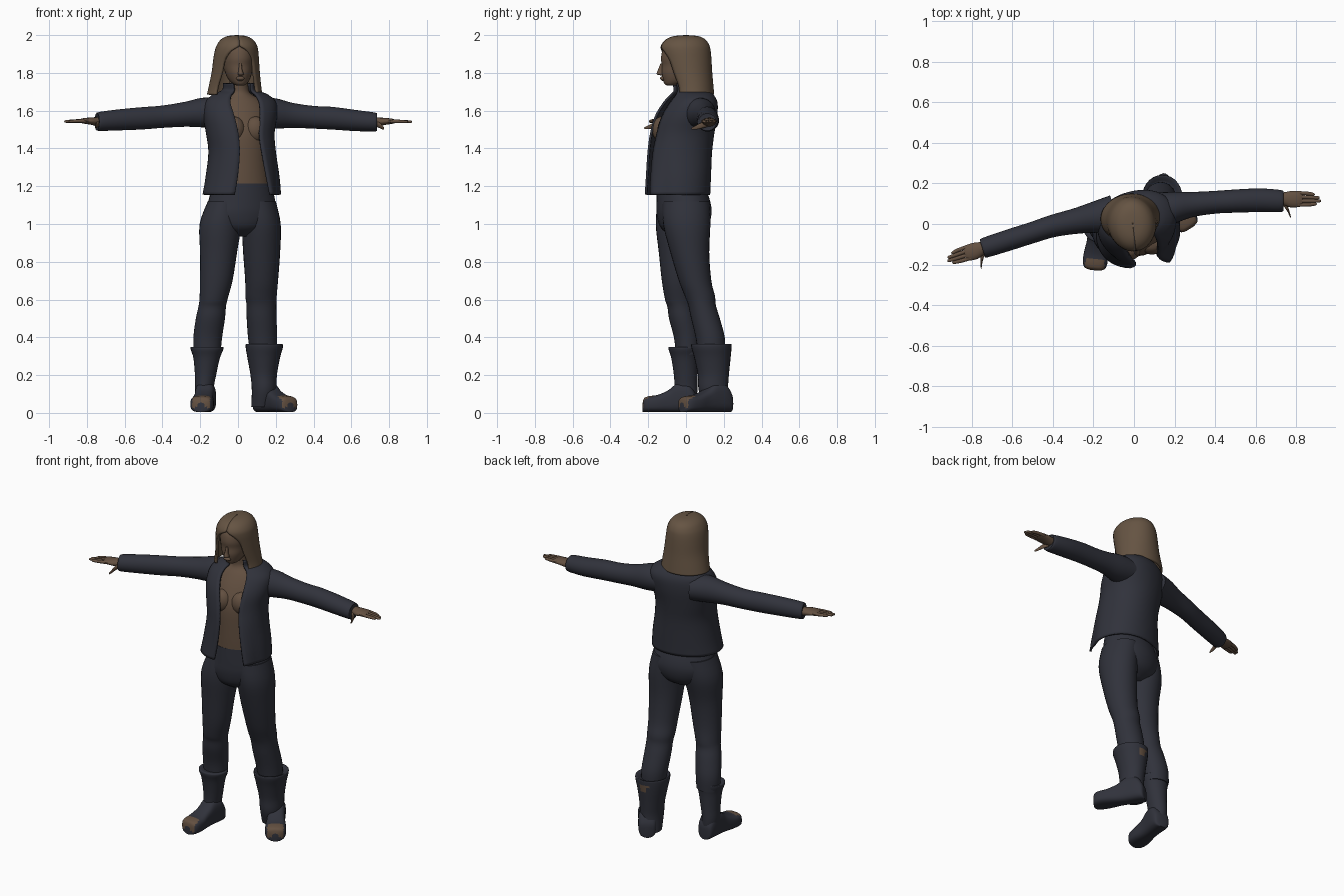
import bpy, bmesh, math
from mathutils import Vector


def material(name, rgb):
    m = bpy.data.materials.new(name)
    m.diffuse_color = (*rgb, 1)
    return m


CLOTH = material("dark cloth", (0.030, 0.032, 0.044))
SKIN = material("skin brown", (0.125, 0.080, 0.052))
HAIR = material("hair brown", (0.132, 0.089, 0.056))


def yaw_axes(deg):
    a = math.radians(deg)
    return Vector((math.cos(a), math.sin(a), 0)), Vector((-math.sin(a), math.cos(a), 0))


X, Y, Z = Vector((1, 0, 0)), Vector((0, 1, 0)), Vector((0, 0, 1))


def smooth_rings(rings, steps):
    """Catmull-Rom interpolation of the ring values"""
    out, n = [], len(rings)
    for i in range(n - 1):
        p0, p1, p2, p3 = (rings[max(0, min(n - 1, i + k))] for k in (-1, 0, 1, 2))
        for s in range(steps):
            t = s / steps
            out.append([0.5 * (2 * b + (c - a) * t + (2 * a - 5 * b + 4 * c - d) * t * t
                               + (3 * b - a - 3 * c + d) * t ** 3)
                        for a, b, c, d in zip(p0, p1, p2, p3)])
    return out + [list(rings[-1])]


def loft(name, mat, rings, u=X, v=Y, power=1.0, thick=0, sides=28, steps=4):
    """Rings are x, y, z, radius u, radius v, and for open shells the two gap angles"""
    is_open = len(rings[0]) > 5
    bm = bmesh.new()
    rows = []
    for r in smooth_rings(rings, steps):
        row = []
        g0, g1 = (max(0, r[5]), max(0, r[6])) if is_open else (0, 0)
        for j in range(sides + is_open):
            t = g1 + (2 * math.pi - g0 - g1) * j / sides
            s, c = math.sin(t), math.cos(t)
            s = math.copysign(abs(s) ** power, s)
            c = math.copysign(abs(c) ** power, c)
            p = Vector(r[:3]) + u * max(.001, r[3]) * s - v * max(.001, r[4]) * c
            p.z = max(0, p.z)
            row.append(bm.verts.new(p))
        rows.append(row)
    for a, b in zip(rows, rows[1:]):
        for j in range(sides):
            k = j + 1 if is_open else (j + 1) % sides
            bm.faces.new((a[j], a[k], b[k], b[j]))
    if not is_open:
        bm.faces.new(rows[0])
        bm.faces.new(rows[-1])
        bmesh.ops.recalc_face_normals(bm, faces=bm.faces)
    me = bpy.data.meshes.new(name)
    bm.to_mesh(me)
    bm.free()
    me.materials.append(mat)
    me.shade_smooth()
    me.set_sharp_from_angle(angle=math.radians(50))
    ob = bpy.data.objects.new(name, me)
    bpy.context.collection.objects.link(ob)
    if thick:
        mod = ob.modifiers.new("thickness", 'SOLIDIFY')
        mod.thickness, mod.offset = thick, 0
    return ob


def paint(ob, mat, rule):
    ob.data.materials.append(mat)
    for f in ob.data.polygons:
        if rule(f.center, f.normal):
            f.material_index = 1


U, V = yaw_axes(14)      # torso turn
HU, HV = yaw_axes(7)     # head turn

# Open jacket with collar
jacket = loft("jacket", CLOTH, [
    (.020, -.045, 1.155, .203, .163, .36, .42),
    (.024, -.040, 1.25, .190, .163, .32, .36),
    (.022, -.033, 1.38, .172, .163, .28, .34),
    (.012, -.020, 1.48, .175, .162, .26, .36),
    (.012, .000, 1.57, .190, .155, .34, .36),
    (.014, .022, 1.64, .185, .134, .45, .36),
    (.012, .030, 1.68, .145, .108, .50, .40),
    (.010, .025, 1.705, .090, .088, .55, .45),
    (.008, .015, 1.745, .080, .088, .65, .55)], U, V, power=.93, thick=.012, sides=40)
for vert in jacket.data.vertices:    # right flap blows outward
    p = vert.co
    if p.x > .08:
        w = max(0, (1.45 - p.z) / .3) * max(0, min(1, (-.11 - p.y) / .08))
        p.x += .04 * w
        p.y -= .025 * w

# Bare torso and neck
loft("torso", SKIN, [
    (.025, -.035, 1.19, .150, .115), (.022, -.035, 1.32, .140, .120),
    (.015, -.025, 1.48, .150, .130), (.012, .005, 1.58, .155, .122),
    (.012, .02, 1.65, .12, .095), (.008, .015, 1.69, .06, .062),
    (.004, .01, 1.73, .050, .055), (.002, 0, 1.80, .048, .055)], U, V)
for s in (-1, 1):
    c = Vector((.014, -.03, 1.50)) + U * .06 * s - V * .085
    loft("bust", SKIN, [(c.x, c.y, c.z + .07 * math.sin(a), .062 * math.cos(a), .052 * math.cos(a))
                        for a in (-1.55, -1, -.5, 0, .5, 1, 1.55)], U, V, sides=20)

# Trousers
loft("hips", CLOTH, [
    (.022, -.03, 1.215, .155, .122), (.02, -.014, 1.12, .180, .140),
    (.016, -.010, 1.05, .193, .142), (.014, -.012, .98, .15, .12),
    (.012, -.012, .935, .05, .06)], U, V)
loft("left_trouser_leg", CLOTH, [
    (-.075, -.03, 1.12, .085, .12), (-.093, -.04, 1.0, .110, .120),
    (-.103, -.05, .85, .098, .094), (-.115, -.048, .70, .086, .080),
    (-.130, -.037, .60, .074, .074), (-.137, -.030, .56, .073, .068),
    (-.146, -.018, .50, .077, .072), (-.16, .004, .40, .076, .068), (-.163, .008, .31, .07, .062)])
loft("right_trouser_leg", CLOTH, [
    (.10, .0, 1.12, .10, .125), (.122, .004, 1.0, .104, .125),
    (.125, .02, .85, .098, .103), (.125, .048, .70, .087, .086),
    (.122, .073, .62, .083, .080), (.124, .085, .57, .079, .073),
    (.125, .103, .50, .079, .076), (.13, .128, .40, .077, .077), (.135, .135, .31, .07, .07)])

# Boot shafts with flared cuffs
loft("left_boot_shaft", CLOTH, [
    (-.168, .0, .04, .046, .055), (-.178, .0, .12, .049, .060), (-.172, -.002, .20, .056, .062),
    (-.166, -.008, .29, .070, .070), (-.164, -.012, .335, .086, .080), (-.164, -.010, .35, .084, .078),
    (-.163, 0, .345, .06, .06)])
boot = loft("right_boot_shaft", CLOTH, [
    (.128, .165, .03, .058, .068), (.138, .145, .12, .065, .078), (.136, .145, .20, .070, .082),
    (.136, .140, .29, .086, .096), (.139, .135, .345, .098, .106), (.139, .135, .365, .095, .104),
    (.136, .135, .35, .07, .075)])
paint(boot, SKIN, lambda c, n: .28 < c.z < .33 and n.y > .93)


# Feet with open toes
def foot(name, heel, toe):
    h, t = Vector((*heel, 0)), Vector((*toe, 0))
    d, length = (t - h).normalized(), (t - h).length
    side = Vector((-d.y, d.x, 0))
    rings = []
    for s, w, top in ((0, .02, .07), (.03, .046, .10), (.15, .054, .15), (.35, .052, .155), (.52, .052, .118),
                      (.72, .060, .092), (.88, .060, .085), (.97, .048, .075), (1, .02, .05)):
        p = h + d * length * s
        rings.append((p.x, p.y, top / 2 + .004, w, top / 2))
    ob = loft(name, CLOTH, rings, side, Z, power=.65)
    paint(ob, SKIN, lambda c, n: (c - h).dot(d) > length * .80 and c.z > .03
          and abs((c - h).dot(side)) < .047)


foot("left_foot", (-.165, .06), (-.196, -.228))
foot("right_foot", (.110, .232), (.278, -.022))

# Sleeves
LU = Vector((.29, -.957, 0))
RU = Vector((0, 1, 0))
loft("left_sleeve", CLOTH, [
    (-.09, .05, 1.590, .095, .08), (-.19, .032, 1.590, .078, .078), (-.28, .015, 1.581, .064, .066),
    (-.40, -.010, 1.568, .055, .059), (-.50, -.042, 1.560, .052, .059), (-.62, -.080, 1.552, .052, .056),
    (-.735, -.117, 1.543, .049, .050), (-.745, -.120, 1.542, .040, .042)], LU, Z)
loft("right_sleeve", CLOTH, [
    (.10, .06, 1.590, .095, .08), (.20, .080, 1.585, .078, .080), (.29, .096, 1.575, .062, .066),
    (.40, .107, 1.565, .056, .060), (.50, .113, 1.560, .057, .060), (.62, .117, 1.548, .058, .056),
    (.725, .113, 1.540, .054, .050), (.735, .113, 1.540, .042, .042)], RU, Z)


# Hands: palm, four fingers and a thumb
def hand(name, wrist, along, front):
    w, d, f = Vector(wrist), Vector(along).normalized(), Vector(front).normalized()

    def limb(part, pts):
        rows = []
        for a, b, z, rw, rh in pts:
            p = w + d * a + f * b + Z * z
            rows.append((p.x, p.y, p.z, rw, rh))
        loft(name + part, SKIN, rows, f, Z, sides=14, steps=3)

    limb("_palm", [(-.04, 0, 0, .028, .026), (.01, 0, 0, .032, .024), (.05, .002, .003, .042, .019),
                   (.09, 0, .004, .040, .014), (.105, 0, .003, .034, .009)])
    for i, reach in enumerate((.168, .188, .182, .158)):
        b = .029 - .0195 * i
        limb("_finger", [(.07, b, .004, .0095, .011), (.13, b * .95, .003, .0095, .009),
                         (reach, b * .8, .001, .008, .007), (reach + .008, b * .8, .001, .002, .002)])
    limb("_thumb", [(.005, .01, -.008, .017, .017), (.03, .045, -.020, .015, .014),
                    (.042, .072, -.030, .011, .010), (.050, .092, -.034, .004, .005)])


hand("left_hand", (-.735, -.115, 1.542), (-.95, -.31, 0), (.31, -.95, 0))
hand("right_hand", (.725, .125, 1.540), (1, -.02, 0), (-.02, -1, 0))

# Head and nose
loft("head", SKIN, [
    (.012, -.078, 1.733, .018, .022), (.010, -.066, 1.742, .036, .048), (.006, -.045, 1.765, .056, .078),
    (.003, -.035, 1.80, .070, .096), (0, -.030, 1.84, .078, .099), (0, -.025, 1.88, .084, .108),
    (-.003, -.005, 1.93, .088, .115), (-.004, 0, 1.97, .06, .08)], HU, HV)
loft("nose", SKIN, [
    (.014, -.126, 1.787, .010, .010), (.015, -.136, 1.793, .016, .019), (.013, -.133, 1.815, .010, .016),
    (.012, -.125, 1.85, .007, .010)], HU, HV, sides=14)
loft("lips", SKIN, [
    (.012, -.120, 1.758, .010, .006), (.012, -.125, 1.767, .022, .012), (.012, -.126, 1.776, .020, .010),
    (.012, -.122, 1.782, .008, .006)], HU, HV, sides=14)

# Long hair, open around the face
loft("hair", HAIR, [
    (-.018, .030, 1.685, .140, .112, .85, .85), (-.016, .026, 1.73, .132, .112, .85, .85),
    (-.012, .014, 1.80, .121, .118, .76, .76), (-.010, .004, 1.87, .114, .124, .66, .66),
    (-.008, -.002, 1.915, .108, .126, .40, .40), (-.006, -.004, 1.945, .099, .121, 0, 0),
    (-.006, -.002, 1.972, .079, .100, 0, 0), (-.006, .0, 1.988, .047, .062, 0, 0),
    (-.006, .0, 1.993, .002, .002, 0, 0)], HU, HV, thick=.014, sides=36)
